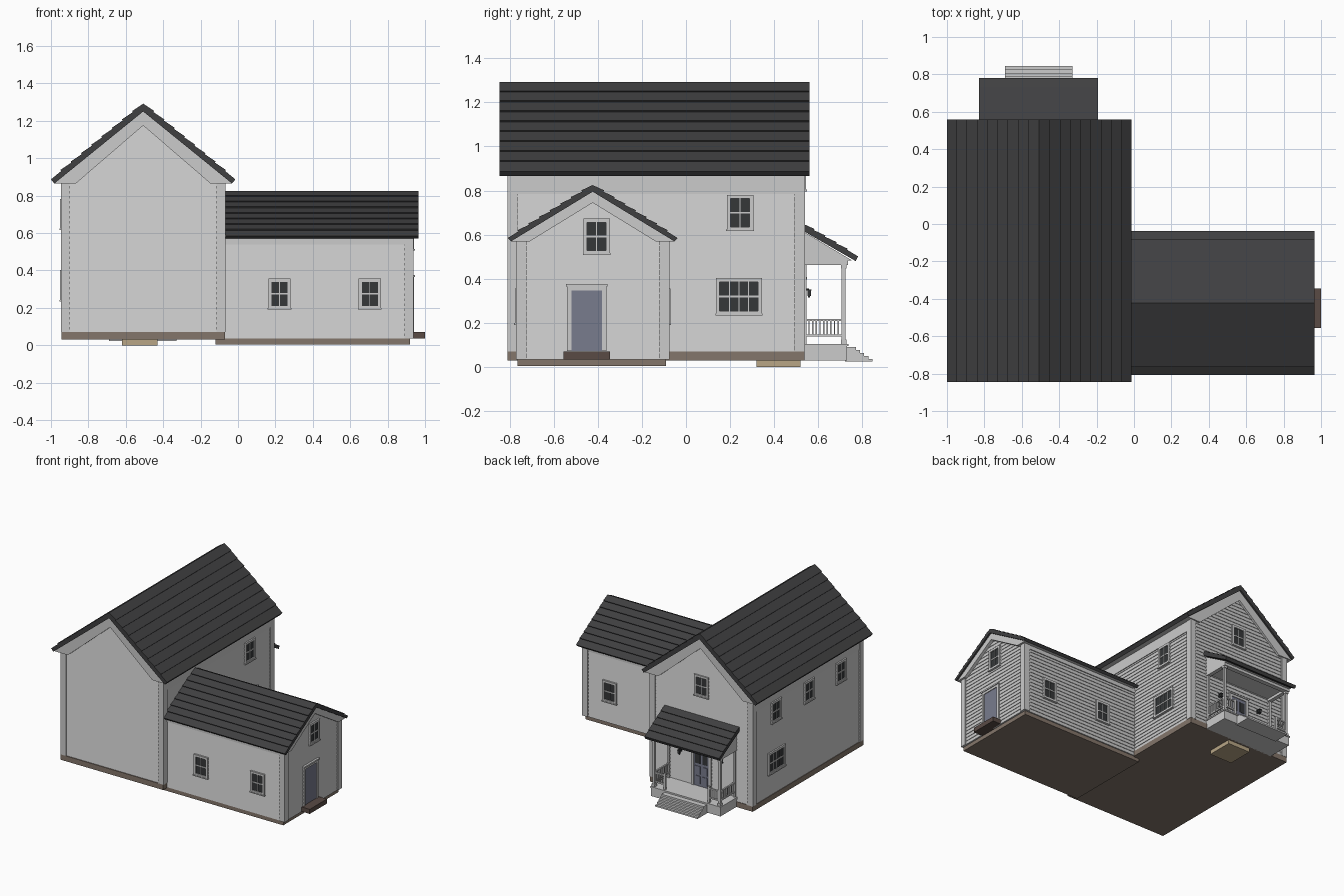
import bpy, bmesh, math
from mathutils import Matrix, Vector

if "Cube" in bpy.data.objects:
    bpy.data.objects.remove(bpy.data.objects["Cube"])


def material(name, r, g, b):
    m = bpy.data.materials.new(name)
    m.diffuse_color = (r, g, b, 1)
    m.use_nodes = True
    m.node_tree.nodes["Principled BSDF"].inputs["Base Color"].default_value = m.diffuse_color
    return m


ROOF = material("dark_shingle", .05, .05, .052)
GLASS = material("dark_glass", .035, .038, .04)
BASE = material("brown_foundation", .23, .18, .145)
DOOR = material("blue_grey_door", .19, .2, .27)
TAN = material("tan_base", .48, .38, .24)
STEP = material("brown_step", .10, .07, .06)


def finish(bm, name, M=Matrix(), mat=None):
    bmesh.ops.recalc_face_normals(bm, faces=bm.faces[:])
    me = bpy.data.meshes.new(name)
    bm.to_mesh(me)
    bm.free()
    me.transform(M)
    if mat:
        me.materials.append(mat)
    ob = bpy.data.objects.new(name, me)
    bpy.context.collection.objects.link(ob)
    return ob


def boxes(name, items, M=Matrix(), mat=None):
    """One object from boxes given as (x0, x1, y0, y1, z0, z1)."""
    bm = bmesh.new()
    for x0, x1, y0, y1, z0, z1 in items:
        T = Matrix.Translation(((x0 + x1) / 2, (y0 + y1) / 2, (z0 + z1) / 2))
        S = Matrix.Diagonal((abs(x1 - x0), abs(y1 - y0), abs(z1 - z0), 1))
        bmesh.ops.create_cube(bm, size=1, matrix=T @ S)
    return finish(bm, name, M, mat)


def prism(name, profile, v0, v1, M=Matrix(), mat=None):
    """Extrude a (u, z) profile along local y from v0 to v1."""
    bm = bmesh.new()
    f = bm.faces.new([bm.verts.new((u, v0, z)) for u, z in profile])
    r = bmesh.ops.extrude_face_region(bm, geom=[f])
    vs = [v for v in r["geom"] if isinstance(v, bmesh.types.BMVert)]
    bmesh.ops.translate(bm, verts=vs, vec=(0, v1 - v0, 0))
    return finish(bm, name, M, mat)


def courses(low, high, n, lip=.007):
    """Stepped shingle line from the eave up to the top."""
    a, b = Vector(low), Vector(high)
    d = (b - a).normalized()
    nrm = Vector((-d.y, d.x))
    if nrm.y < 0:
        nrm = -nrm
    pts = []
    for i in range(n):
        pts += [a.lerp(b, i / n) + (nrm * lip if i else Vector((0, 0))), a.lerp(b, (i + 1) / n)]
    return [tuple(p) for p in pts]


def siding(name, w, z0, v0, v1, apex, slope, M, step=.027, out=.004):
    """Clapboard walls with gable ends as stacked tapered courses."""
    bm = bmesh.new()
    rings = []
    n = math.ceil((apex - z0) / step)
    for i in range(n):
        for z, o in ((z0 + i * step, out), (min(z0 + (i + 1) * step, apex), 0)):
            h = max(.001, min(w, (apex - z) / slope)) + o
            rings.append([bm.verts.new(p) for p in (
                (-h, v0 - o, z), (h, v0 - o, z), (h, v1 + o, z), (-h, v1 + o, z))])
    bm.faces.new(rings[0])
    bm.faces.new(rings[-1])
    for a, b in zip(rings, rings[1:]):
        for k in range(4):
            bm.faces.new((a[k], a[(k + 1) % 4], b[(k + 1) % 4], b[k]))
    return finish(bm, name, M)


def gable_house(name, M, w, z0, v0, v1, r0, r1, eave, ridge, under, peak, rake, n, frieze, ends):
    slope = (peak - under[1]) / under[0]
    siding(name + "_siding", w, z0, v0, v1, peak - .005, slope, M)
    # shingled roof
    side = courses(eave, (0, ridge), n)
    left = [(-u, z) for u, z in reversed(side[:-1])]
    prism(name + "_roof", side + left + [(-under[0], under[1]), (0, peak), under], r0, r1, M, ROOF)
    # rake boards with eave returns
    zb = under[1]
    chevron = [under, (0, peak), (-under[0], zb), (-rake[0], zb), (0, rake[1]), (rake[0], zb)]
    for end in ends:
        a, b = ((r0 + .012, v0 + .01) if end < 0 else (v1 - .01, r1 - .012))
        prism(name + "_rake_trim", chevron, a, b, M)
    corners, bands = [], []
    for s in (-1, 1):
        # soffit, frieze and corner boards
        prism(name + "_soffit", [(s * (w - .01), zb), (s * under[0], zb),
              (s * (w - .01), peak - slope * (w - .01))], r0 + .02, r1 - .02, M)
        bands.append((s * (w - .01), s * (w + .008), v0, v1, frieze, zb + .005))
        for end in ends:
            v = v0 if end < 0 else v1
            corners.append((s * (w - .037), s * (w + .01), v + end * .01, v - end * .037, z0, zb + .005))
    boxes(name + "_frieze_boards", bands, M)
    boxes(name + "_corner_boards", corners, M)


# Main house and side wing
MAIN = Matrix.Translation((-.507, 0, 0))
WING = Matrix.Translation((0, -.423, 0)) @ Matrix.Rotation(-math.pi / 2, 4, 'Z')
gable_house("main", MAIN, .43, .07, -.80, .53, -.845, .56, (.493, .887), 1.292,
            (.475, .865), 1.25, (.36, 1.175), 9, .785, (-1, 1))
gable_house("wing", WING, .338, .035, -.08, .928, -.075, .965, (.385, .585), .825,
            (.37, .57), .795, (.285, .745), 8, .54, (1,))
boxes("main_foundation", [(-.945, -.07, -.81, .538, .03, .071)], mat=BASE)
boxes("wing_foundation", [(-.12, .92, -.763, -.09, .005, .037)], mat=BASE)
boxes("cellar_base", [(-.62, -.43, .32, .52, 0, .031)], mat=TAN)


def facing(x, y, z, deg):
    """Wall frame: local x along the wall, local -y outward."""
    return Matrix.Translation((x, y, z)) @ Matrix.Rotation(math.radians(deg), 4, 'Z')


def frame(w, h, t, d):
    return [(-w - t, -w, -d, .01, -h, h), (w, w + t, -d, .01, -h, h),
            (-w - t, w + t, -d, .01, h, h + t), (-w - t, w + t, -d, .01, -h - t, -h)]


def window(name, M, w=.043, h=.064, cols=2):
    boxes(name + "_glass", [(-w, w, -.006, .01, -h, h)], M, GLASS)
    parts = frame(w, h, .017, .014)
    parts.append((-w - .02, w + .02, -.018, .01, -h - .02, -h - .012))
    parts.append((-w, w, -.010, 0, -.004, .004))
    for i in range(1, cols):
        x = -w + 2 * w * i / cols
        parts.append((x - .002, x + .002, -.009, 0, -h, h))
    boxes(name + "_frame", parts, M)


RIGHT, LEFT, BACK, FRONT = 90, -90, 180, 0
for y in (.25, -.15, -.54):
    window("left_upper_window", facing(-.937, y, .70, LEFT))
window("right_upper_window", facing(-.077, .245, .70, RIGHT))
window("left_wide_window", facing(-.937, .245, .32, LEFT), .087, .066, 4)
window("right_wide_window", facing(-.077, .24, .32, RIGHT), .087, .066, 4)
window("back_gable_window", facing(-.507, .53, .88, BACK))
window("wing_gable_window", facing(.928, -.405, .592, RIGHT))
for x in (.222, .705):
    window("wing_front_window", facing(x, -.761, .275, FRONT))
    window("wing_back_window", facing(x, -.085, .275, BACK))


def door(name, M, w, h):
    boxes(name + "_panel", [(-w, w, -.006, .01, -h, h)], M, DOOR)
    boxes(name + "_casing", frame(w, h, .02, .012)[:3]
          + [(-w - .024, w + .024, -.018, .01, h + .017, h + .028)], M)


door("wing_door", facing(.928, -.45, .21, RIGHT), .07, .138)
boxes("wing_door_step", [(.915, 1.0, -.555, -.345, .035, .07)], mat=STEP)

# Back door with raised lower panels and two glazed upper panels
BD = facing(-.507, .53, .243, BACK)
door("back_door", BD, .065, .138)
boxes("back_door_panels", [(s * .01, s * .052, -.010, 0, z, z + .06)
                           for s in (-1, 1) for z in (-.12, -.045)], BD, DOOR)
boxes("back_door_glass", [(s * .01, s * .052, -.008, 0, .035, .115) for s in (-1, 1)], BD, GLASS)

# Porch lanterns
for s in (-1, 1):
    L = facing(-.507 + s * .175, .53, .335, BACK)
    boxes("porch_lantern", [(-.007, .007, -.006, .005, -.005, .025), (-.003, .003, -.028, 0, .015, .02),
                            (-.008, .008, -.036, -.02, -.012, .012), (-.011, .011, -.039, -.017, .012, .016),
                            (-.004, .004, -.032, -.024, -.02, -.012)], L, GLASS)

# Porch: profiles are (y, z), extruded along x about the porch centre
PORCH = Matrix.Translation((-.51, 0, 0)) @ Matrix.Rotation(math.pi / 2, 4, 'Z') @ Matrix.Diagonal((1, 1, 1, 1))
prism("porch_roof", courses((.78, .502), (.53, .65), 5, .006) + [(.53, .618), (.77, .48)],
      -.318, .318, PORCH, ROOF)
prism("porch_gable_fill", [(.525, .482), (.755, .482), (.525, .619)], -.295, .295, PORCH)
PC = Matrix.Translation((-.51, 0, 0))
boxes("porch_beams", [(-.295, .295, .70, .735, .462, .485)]
      + [(s * .265, s * .295, .525, .735, .462, .485) for s in (-1, 1)], PC)
boxes("porch_deck", [(-.295, .295, .53, .73, .03, .095), (-.30, .30, .53, .736, .095, .105)], PC)
stairs = [(.72, .024), (.72, .09)]
for i in range(5):
    y, z = .77 + .019 * i, .09 - .0135 * i
    stairs += [(y, z), (y, z - .0135)]
prism("porch_stairs", stairs[:-1] + [(.846, .024)], -.18, .18, PORCH)
posts, rails = [], []
for s in (-1, 1):
    x = s * .28
    posts += [(x - .009, x + .009, .706, .724, .10, .465), (x - .013, x + .013, .702, .728, .10, .125),
              (x - .013, x + .013, .702, .728, .447, .465), (x - .008, x + .008, .53, .546, .10, .465),
              (s * .18, s * .196, .707, .723, .10, .23)]
    for z in (.138, .208):
        rails += [(x - .006, x + .006, .54, .71, z, z + .01), (s * .19, x, .709, .721, z, z + .01)]
    rails += [(x - .003, x + .003, y - .003, y + .003, .14, .21)
              for y in [.558 + .0165 * k for k in range(9)]]
    rails += [(s * q - .003, s * q + .003, .712, .718, .14, .21) for q in (.212, .229, .246, .263)]
boxes("porch_posts", posts, PC)
boxes("porch_railings", rails, PC)
